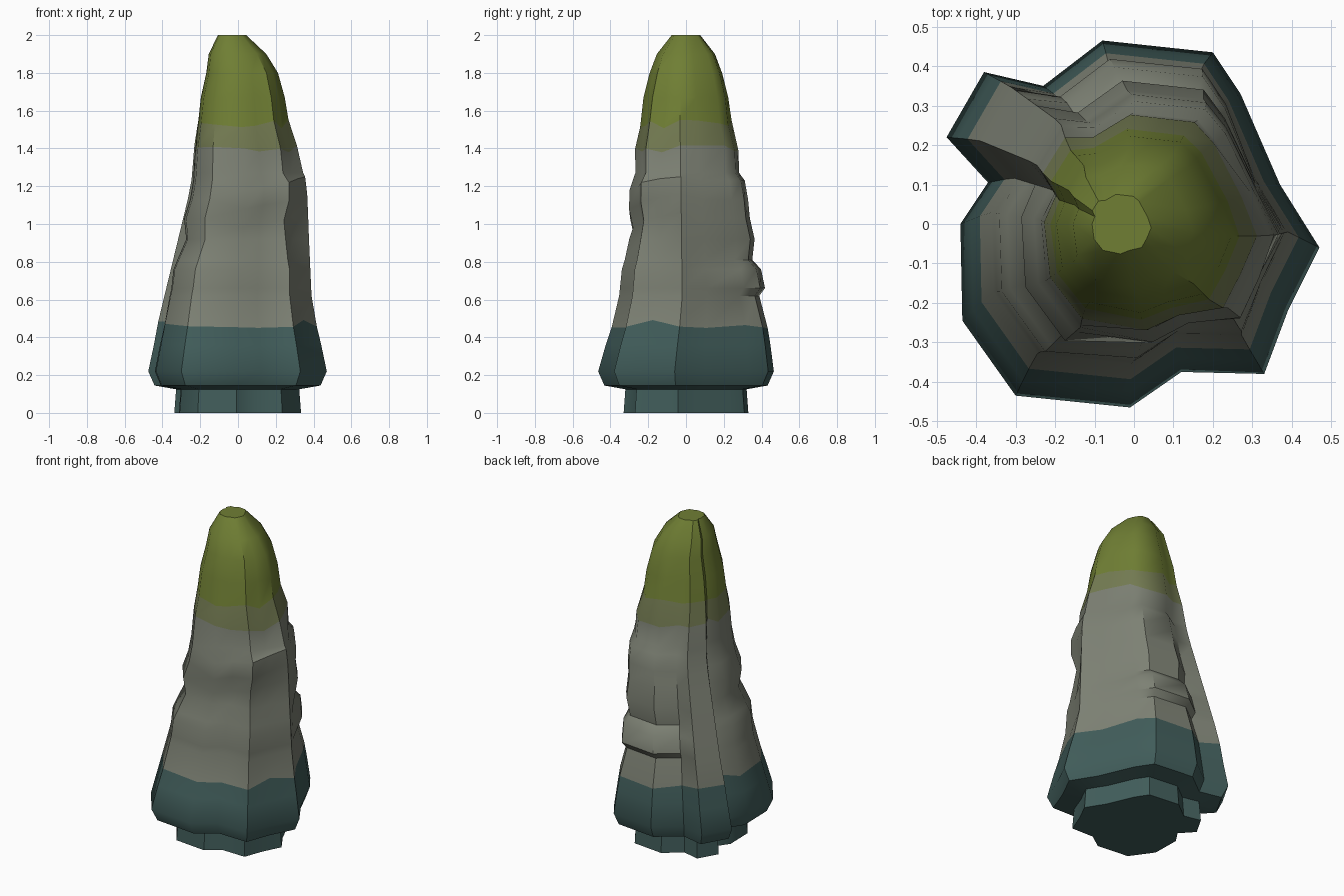
import bpy, bmesh, random
from mathutils import Vector

if "Cube" in bpy.data.objects:
    bpy.data.objects.remove(bpy.data.objects["Cube"])

random.seed(4)

# Plan outline of the foot, counter-clockwise from the right
foot = [(.47, -.06), (.37, .10), (.27, .33), (.20, .435), (-.08, .465), (-.23, .35),
        (-.38, .385), (-.475, .22), (-.37, .105), (-.44, 0), (-.435, -.245),
        (-.30, -.435), (-.01, -.465), (.12, -.375), (.33, -.38), (.39, -.22)]
foot = [Vector(p) for p in foot]
N = len(foot)

# Higher outlines follow from the foot: narrower, then rounder
waist = [p * .83 + Vector((0, .03)) for p in foot]
crown = [(p.normalized() * .25).lerp(p * .55, .5) + Vector((.025, 0)) for p in foot]
shoulder = [w.lerp(c, .6) + Vector((.04, 0)) for w, c in zip(waist, crown)]
keys = [(.22, foot), (.6, waist), (1.2, shoulder), (1.53, crown)]

# Heights of the rings and overall scale where the rock steps in
heights = [0, .125, .145, .22, .36, .47, .62, .66, .76, .81, .92, 1.03,
           1.13, 1.23, 1.27, 1.4, 1.53, 1.67, 1.8, 1.9, 2]
scale = {0: .71, .125: .69, .145: .93, 1.53: .96, 1.67: .89, 1.8: .76, 1.9: .61, 2: .3}

# Ledges: side -> (columns, scale at some heights)
ledges = [
    (range(2, 6), {.62: .94, .66: 1.03, .76: 1.02, .81: .92, 1.03: .98, 1.27: .93}),
    (range(12, 16), {.81: .97, .92: .93, 1.03: .9, 1.23: 1.03, 1.27: .94}),
    (range(9, 12), {.76: 1.03, .92: .92, 1.03: 1.04}),
]


def outline(z, i):
    """Blend between the key outlines at height z."""
    z = min(max(z, keys[0][0]), keys[-1][0])
    for (z0, a), (z1, b) in zip(keys, keys[1:]):
        if z <= z1:
            return a[i].lerp(b[i], (z - z0) / (z1 - z0))


def ring_point(z, i):
    v = outline(z, i) * scale.get(z, 1)
    for columns, factor in ledges:
        if i in columns:
            v *= factor.get(z, 1)
    x = v.x - max(0, z - 1.8) * .2           # tip leans left
    if 1 < z < 1.25 and i in (12, 13, 14, 15, 0):
        z += .02 * ((i - 12) % N) - .05      # front ledge rises to the right
        z = min(z, 1.25)
    elif z in (.47, 1.4, 1.53):              # ragged colour borders
        z += random.uniform(-.025, .025)
    return (x, v.y, z)


def band(z):
    return sum(z >= border for border in (.47, 1.4, 1.53))


# Rock: loft through all rings, coloured in bands by height
bm = bmesh.new()
rings = [[bm.verts.new(ring_point(z, i)) for i in range(N)] for z in heights]
for z, a, b in zip(heights, rings, rings[1:]):
    for i in range(N):
        j = (i + 1) % N
        bm.faces.new((a[i], a[j], b[j], b[i])).material_index = band(z)
bm.faces.new(rings[0][::-1]).material_index = 0
bm.faces.new(rings[-1]).material_index = 3

mesh = bpy.data.meshes.new("rock_pillar")
bm.to_mesh(mesh)
bm.free()
for name, rgb in (("wet teal stone", (.052, .108, .102)), ("grey stone", (.205, .22, .175)),
                  ("mossy stone", (.175, .2, .085)), ("green moss", (.16, .21, .034))):
    m = bpy.data.materials.new(name)
    m.diffuse_color = (*rgb, 1)
    m.use_nodes = True
    m.node_tree.nodes["Principled BSDF"].inputs["Base Color"].default_value = m.diffuse_color
    mesh.materials.append(m)
rock = bpy.data.objects.new("rock_pillar", mesh)
bpy.context.collection.objects.link(rock)
bpy.context.view_layer.objects.active = rock
rock.select_set(True)
bpy.ops.object.shade_smooth_by_angle(angle=.7)
